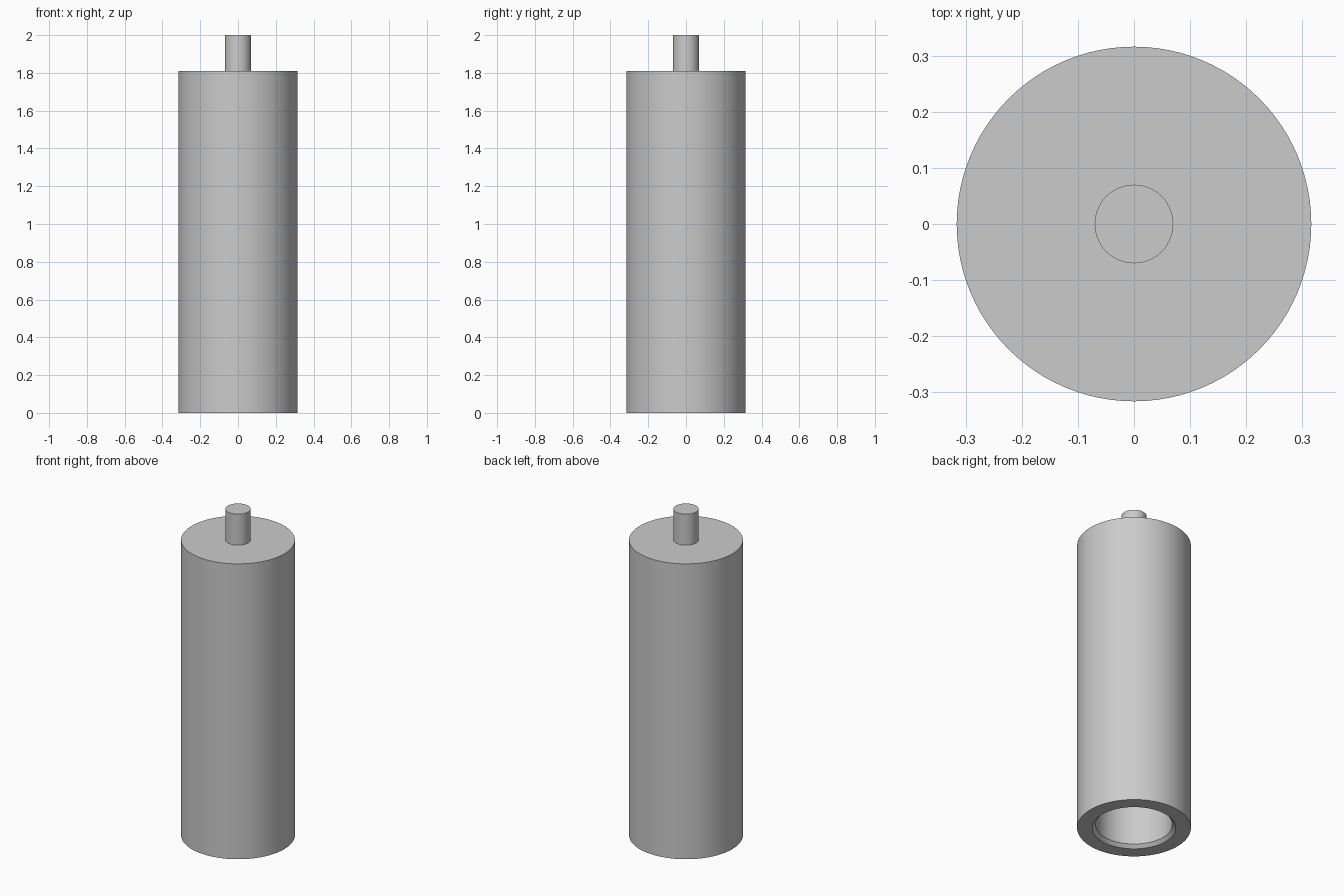
import bpy, bmesh, math

SIDES = 96

cube = bpy.data.objects.get("Cube")
if cube:
    bpy.data.objects.remove(cube, do_unlink=True)

grey = bpy.data.materials.new("plain grey")
grey.use_nodes = True
colour = (0.6, 0.6, 0.6, 1)
grey.diffuse_color = colour
grey.node_tree.nodes["Principled BSDF"].inputs["Base Color"].default_value = colour


def lathe(name, profile):
    """Spin a (radius, height) profile about z; points on the axis close it."""
    bm = bmesh.new()
    points = [bm.verts.new((r, 0, z)) for r, z in profile]
    edges = [bm.edges.new(pair) for pair in zip(points, points[1:])]
    bmesh.ops.spin(bm, geom=points + edges, cent=(0, 0, 0), axis=(0, 0, 1),
                   angle=math.tau, steps=SIDES, use_merge=True)
    bmesh.ops.remove_doubles(bm, verts=bm.verts, dist=0.0001)
    bmesh.ops.recalc_face_normals(bm, faces=bm.faces)
    mesh = bpy.data.meshes.new(name)
    bm.to_mesh(mesh)
    bm.free()
    mesh.materials.append(grey)
    obj = bpy.data.objects.new(name, mesh)
    bpy.context.collection.objects.link(obj)
    bpy.ops.object.select_all(action="DESELECT")
    obj.select_set(True)
    bpy.context.view_layer.objects.active = obj
    bpy.ops.object.shade_smooth_by_angle(angle=math.radians(30))
    return obj


# Thick-walled body, closed on top, with a chamfered bore open at the bottom
body_top = 1.81
lathe("hollow_body", [(0, body_top), (0.316, body_top), (0.316, 0), (0.232, 0),
                      (0.213, 0.02), (0.213, 1.7), (0, 1.7)])

# Narrow pin standing on the body
lathe("top_pin", [(0, 2), (0.07, 2), (0.07, body_top), (0, body_top)])
